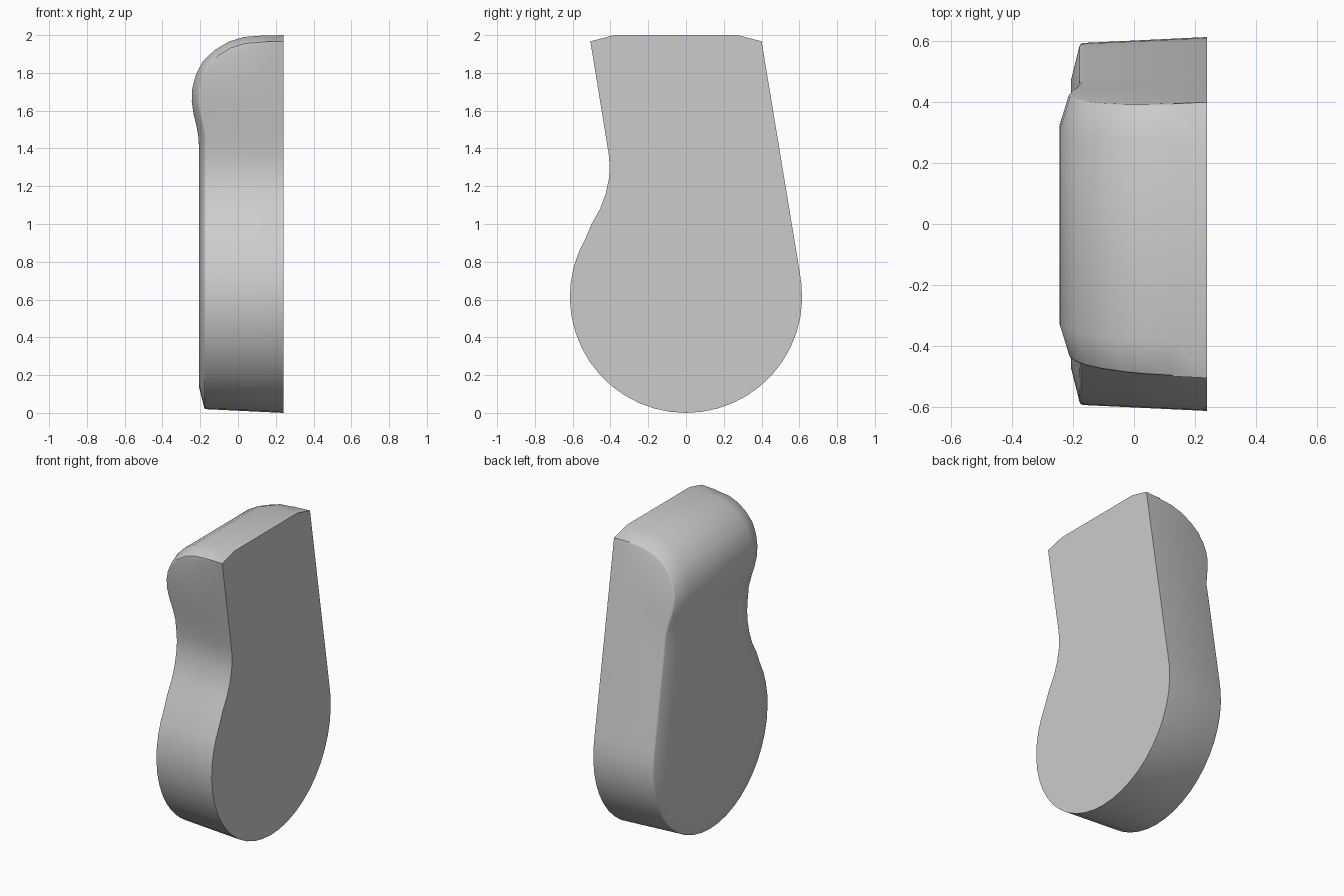
import bpy, bmesh, math
from mathutils import Vector

cube = bpy.data.objects.get("Cube")
if cube:
    bpy.data.objects.remove(cube)

BACK, FACE, RIM = 0.24, -0.207, -0.177   # x of the flat side, domed side and its rim
R, CHAMFER, DRAFT = 0.615, 0.14, 0.02


def right_y(z):
    return 0.607 - 0.165 * (z - 0.715)


def left_y(z):
    return -0.414 - 0.163 * (z - 1.4)


def circle(deg, side):
    a = math.radians(deg)
    return Vector((side * R * math.sin(a), R - R * math.cos(a)))


# Outline of the round base and neck, from the bottom up, as (y, z)
left = [circle(d, -1) for d in range(0, 121, 8)]
right = [circle(d, 1) for d in range(0, 97, 8)]
left += [Vector(p) for p in ((-0.5, 1.0), (-0.455, 1.08), (-0.425, 1.16),
                             (-0.408, 1.24), (-0.404, 1.3), (-0.408, 1.36))]
right += [Vector((right_y(p.y), p.y)) for p in left[len(right):]]

# Curve of the domed side over the rounded top, from the neck up, as (x, z)
dome = [Vector(p) for p in ((-0.208, 1.45), (-0.22, 1.52), (-0.235, 1.58),
        (-0.245, 1.65), (-0.242, 1.72), (-0.223, 1.79), (-0.187, 1.86),
        (-0.125, 1.92), (-0.05, 1.965), (0.03, 1.99), (0.12, 1.997), (0.24, 2.0))]


def inward(pts, i, side):
    t = (pts[min(i + 1, len(pts) - 1)] - pts[max(i - 1, 0)]).normalized()
    return Vector((-t.y, t.x)) if side > 0 else Vector((t.y, -t.x))


def strip(pts, side):
    """Rows of (back, rim, inset) points up one edge of the body."""
    rows = []
    for i, p in enumerate(pts):
        n = Vector((0, 1)) if i == 0 else inward(pts, i, side)
        r, q = p + n * DRAFT, p + n * CHAMFER
        rows.append(((BACK, p.x, p.y), (RIM, r.x, r.y), (FACE, q.x, q.y)))
    edge = right_y if side > 0 else left_y
    for i, p in enumerate(dome):
        last = i == len(dome) - 1
        n = Vector((0, -1)) if last else inward(dome, i, -1)
        q = p + n * 0.033
        y = edge(q.y)
        ry = y - side * DRAFT * (BACK - q.x) / (BACK - RIM)
        rows.append(((BACK, y, q.y), (q.x, ry, q.y),
                     (p.x, y - side * 0.128, p.y)))
    return rows


# Skin the walls, chamfers, dome and flat side
bm = bmesh.new()
L, Rt = ([[bm.verts.new(c) for c in row] for row in strip(pts, s)]
         for pts, s in ((left, -1), (right, 1)))
for i in range(len(L) - 1):
    a = L[i] + Rt[i][::-1]
    b = L[i + 1] + Rt[i + 1][::-1]
    for k in range(5):
        bm.faces.new((a[k], a[k + 1], b[k + 1], b[k]))
flat = [r[0] for r in L] + [L[-1][2], Rt[-1][2]] + [r[0] for r in reversed(Rt)]
bm.faces.new(flat)
rim = [bm.edges.get((s[i][1], s[i + 1][1]))
       for s in (L, Rt) for i in range(len(L) - 2)]
rim_mid = [(e.verts[0].co + e.verts[1].co) / 2 for e in rim]
bmesh.ops.remove_doubles(bm, verts=bm.verts, dist=0.0005)
bmesh.ops.dissolve_degenerate(bm, dist=0.0005, edges=bm.edges)

# Soften the rim
soft = [e for e in bm.edges
        if any(((e.verts[0].co + e.verts[1].co) / 2 - m).length < 0.0005 for m in rim_mid)]
bmesh.ops.bevel(bm, geom=soft, offset=0.012, segments=2, profile=0.5,
                affect='EDGES', clamp_overlap=True)
bmesh.ops.recalc_face_normals(bm, faces=bm.faces)

mesh = bpy.data.meshes.new("rounded_body")
bm.to_mesh(mesh)
bm.free()
body = bpy.data.objects.new("rounded_body", mesh)
bpy.context.collection.objects.link(body)

# Plain grey material
grey = bpy.data.materials.new("light_grey")
grey.use_nodes = True
colour = (0.6, 0.6, 0.6, 1)
grey.diffuse_color = colour
grey.node_tree.nodes["Principled BSDF"].inputs["Base Color"].default_value = colour
mesh.materials.append(grey)

bpy.ops.object.select_all(action='DESELECT')
body.select_set(True)
bpy.context.view_layer.objects.active = body
bpy.ops.object.shade_smooth_by_angle(angle=math.radians(35))
